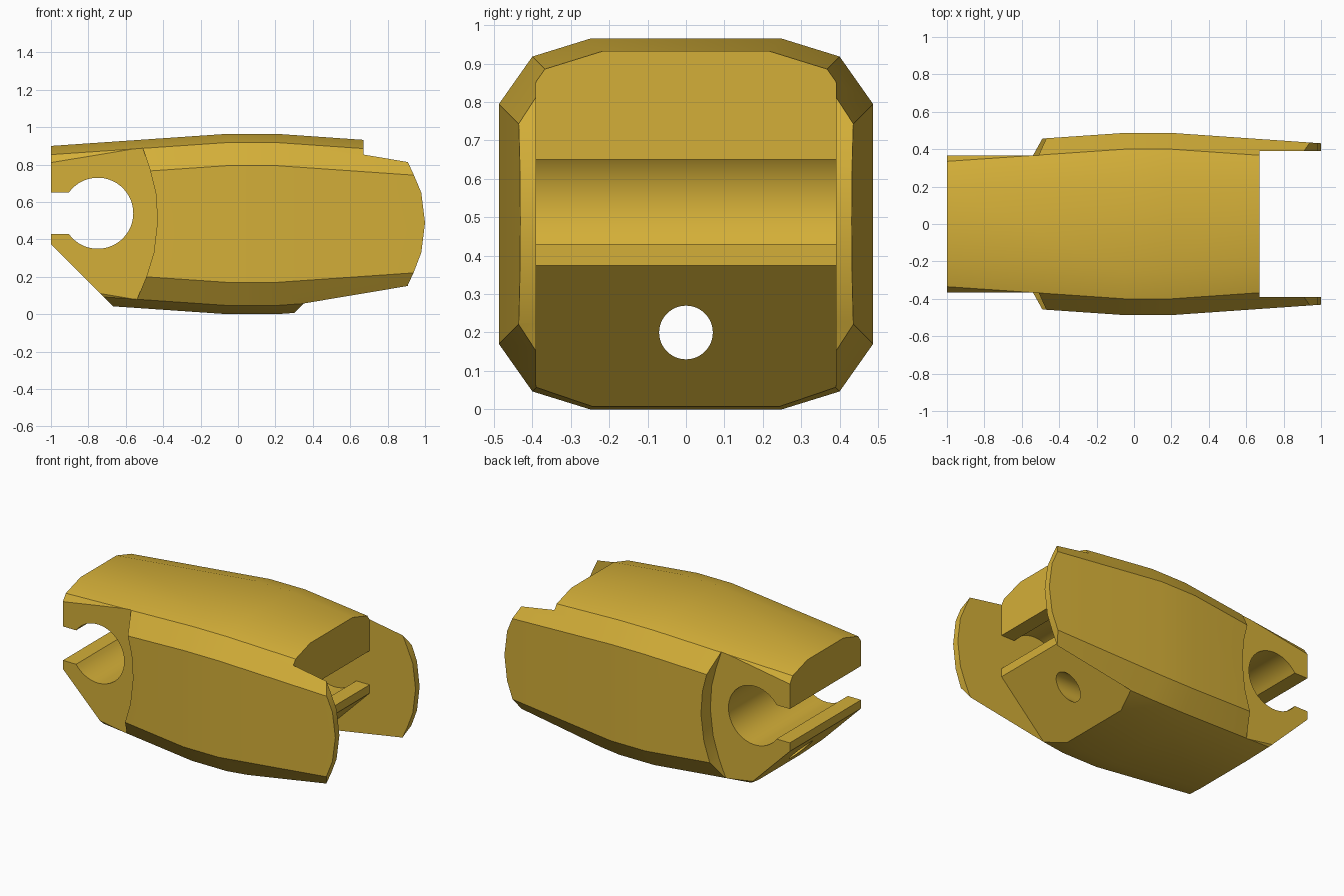
import bpy, bmesh, math

if "Cube" in bpy.data.objects:
    bpy.data.objects.remove(bpy.data.objects["Cube"])

gold = bpy.data.materials.new("gold")
gold.diffuse_color = (0.658, 0.429, 0.04, 1)
gold.use_nodes = True
gold.node_tree.nodes["Principled BSDF"].inputs["Base Color"].default_value = gold.diffuse_color


def make_object(name, rings):
    """Loft closed rings of equal length into a capped solid."""
    bm = bmesh.new()
    loops = [[bm.verts.new(p) for p in ring] for ring in rings]
    n = len(loops[0])
    for a, b in zip(loops, loops[1:]):
        for i in range(n):
            bm.faces.new((a[i], a[(i + 1) % n], b[(i + 1) % n], b[i]))
    bm.faces.new(loops[0])
    bm.faces.new(loops[-1])
    bmesh.ops.recalc_face_normals(bm, faces=bm.faces[:])
    mesh = bpy.data.meshes.new(name)
    bm.to_mesh(mesh)
    bm.free()
    mesh.materials.append(gold)
    obj = bpy.data.objects.new(name, mesh)
    bpy.context.collection.objects.link(obj)
    return obj


def prism(name, outline, y0, y1):
    return make_object(name, [[(x, y, z) for x, z in outline] for y in (y0, y1)])


def cut(target, cutter):
    mod = target.modifiers.new("cut", 'BOOLEAN')
    mod.operation = 'DIFFERENCE'
    mod.solver = 'EXACT'
    mod.object = cutter
    bpy.context.view_layer.objects.active = target
    bpy.ops.object.modifier_apply(modifier=mod.name)
    bpy.data.objects.remove(cutter)


# Body: chamfered section that tapers gently towards both ends
MID_Z = 0.4825
quarter = [(0.25, 0.4825), (0.40, 0.436), (0.487, 0.3125)]


def section(x, inset):
    q = [(y - inset, z - inset) for y, z in quarter]
    right = q + [(y, -z) for y, z in reversed(q)]
    ring = right + [(-y, -z) for y, z in right]
    return [(x, y, z + MID_Z) for y, z in ring]


body = make_object("link_body", [section(-1.05, 0.0685), section(-0.05, 0),
                                 section(0.2, 0), section(1.05, 0.059)])


# Snap socket at each end: round bore, open slot and sloped underside
def socket_outline(side, end):
    r, cz, cx = 0.19, 0.54, end - 0.25
    a0 = math.asin(0.11 / r)
    steps = 40
    arc = [-a0 - (2 * math.pi - 2 * a0) * i / steps for i in range(steps + 1)]
    pts = [(end - 0.475, -0.1), (end, 0.375), (end, cz - 0.11)]
    pts += [(cx + r * math.cos(a), cz + r * math.sin(a)) for a in arc]
    pts += [(end, cz + 0.11), (end, 1.2), (1.3, 1.2), (1.3, -0.1)]
    return [(side * x, z) for x, z in pts]


cut(body, prism("rear_socket_cutter", socket_outline(-1, 1.0), -0.7, 0.7))
cut(body, prism("front_socket_cutter", socket_outline(1, 0.67), -0.39, 0.39))

# Rounded cheek tips
tip = [(0.83, -0.1), (0.91, 0.16), (0.94, 0.225), (0.98, 0.33), (1.0, 0.49),
       (0.98, 0.65), (0.94, 0.745), (0.91, 0.81), (0.83, 1.1), (1.3, 1.1), (1.3, -0.1)]
cut(body, prism("cheek_tip_cutter", tip, -0.7, 0.7))

# Curved shoulders where the rear tongue is narrowed
shoulder = [(-0.62, -0.1), (-0.54, 0.08), (-0.49, 0.20), (-0.45, 0.33), (-0.43, 0.5),
            (-0.44, 0.65), (-0.47, 0.77), (-0.51, 0.89), (-0.58, 1.1),
            (-1.3, 1.1), (-1.3, -0.1)]
for s in (-1, 1):
    cut(body, prism("shoulder_cutter", shoulder, s * 0.365, s * 0.7))

# Cord hole running lengthwise
ring = [(0.07 * math.cos(math.tau * i / 32), 0.2 + 0.07 * math.sin(math.tau * i / 32))
        for i in range(32)]
cut(body, make_object("cord_hole_cutter", [[(x, y, z) for y, z in ring] for x in (-1.2, 1.2)]))

# Smooth curved surfaces, keep hard edges
bpy.ops.object.select_all(action='DESELECT')
body.select_set(True)
bpy.context.view_layer.objects.active = body
bpy.ops.object.shade_smooth_by_angle(angle=math.radians(30))
